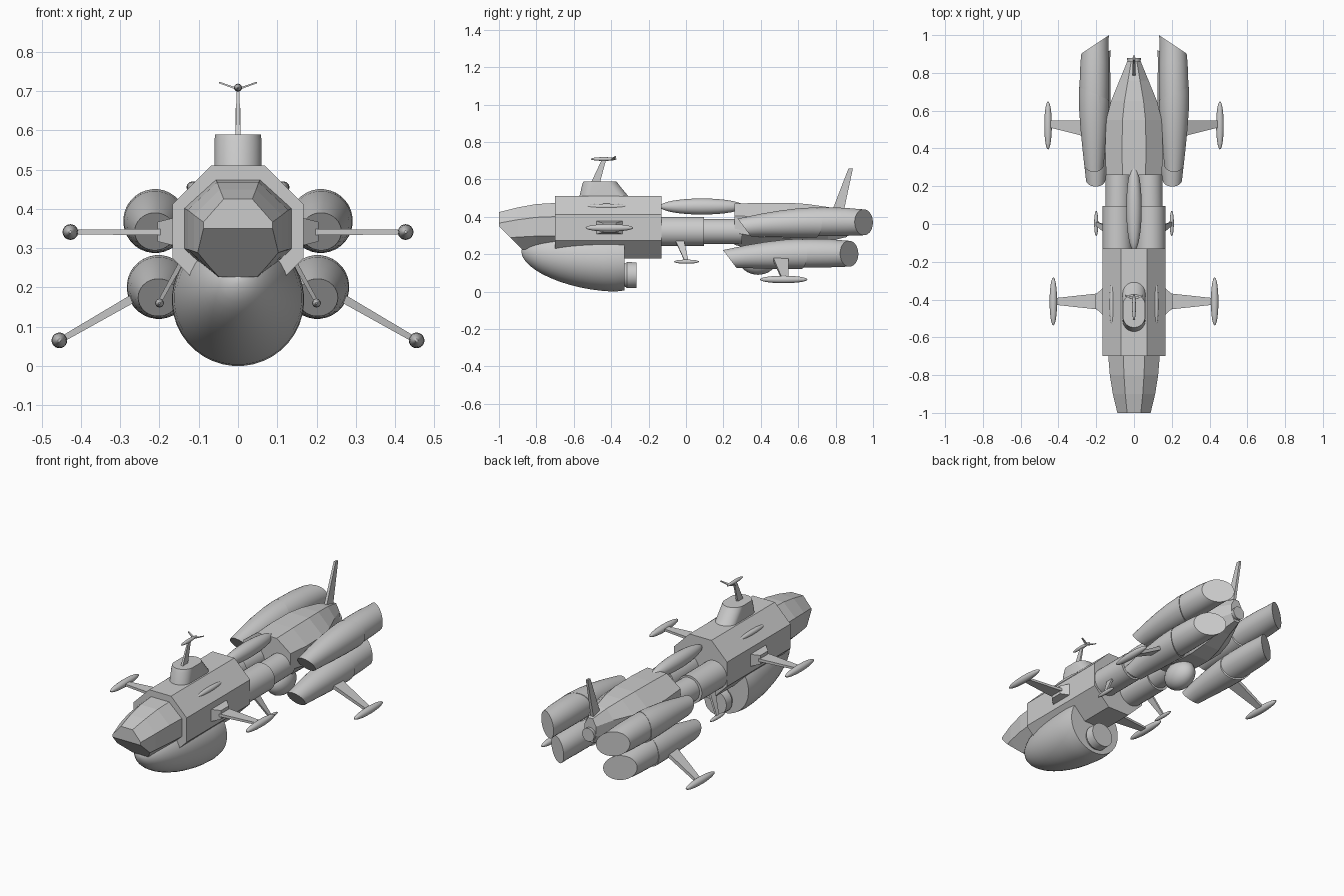
import bpy, bmesh
from math import sin, cos, pi
from mathutils import Vector

if "Cube" in bpy.data.objects:
    bpy.data.objects.remove(bpy.data.objects["Cube"])


def finish(name, bm, smooth=True, mirror=False):
    bmesh.ops.recalc_face_normals(bm, faces=bm.faces)
    me = bpy.data.meshes.new(name)
    bm.to_mesh(me)
    bm.free()
    ob = bpy.data.objects.new(name, me)
    bpy.context.collection.objects.link(ob)
    if mirror:
        m = ob.modifiers.new("Mirror", 'MIRROR')
        m.use_bisect_axis[0] = False
        m.use_mirror_merge = False
    if smooth:
        bpy.ops.object.select_all(action='DESELECT')
        ob.select_set(True)
        bpy.context.view_layer.objects.active = ob
        bpy.ops.object.shade_smooth_by_angle(angle=0.5)
    return ob


def skin(rings):
    """Closed skin through rings of points with equal counts."""
    bm = bmesh.new()
    loops = [[bm.verts.new(p) for p in r] for r in rings]
    n = len(loops[0])
    for a, b in zip(loops, loops[1:]):
        for i in range(n):
            j = (i + 1) % n
            bm.faces.new((a[i], a[j], b[j], b[i]))
    bm.faces.new(loops[0])
    bm.faces.new(loops[-1])
    return bm


def ring(n, y, x, z, rx, rz):
    k = 1 / cos(pi / n)
    return [(x + k * rx * cos((i + .5) * 2 * pi / n), y,
             z + k * rz * sin((i + .5) * 2 * pi / n)) for i in range(n)]


def loft(name, sections, n=32, cuts=(), smooth=True, mirror=False):
    """Sections are (y, x, z, rx, rz); each cut (point, normal) drops the normal's side."""
    bm = skin([ring(n, *s) for s in sections])
    for co, no in cuts:
        bmesh.ops.recalc_face_normals(bm, faces=bm.faces)
        res = bmesh.ops.bisect_plane(bm, geom=bm.verts[:] + bm.edges[:] + bm.faces[:],
                                     plane_co=co, plane_no=no, clear_outer=True)
        edges = [e for e in res['geom_cut'] if isinstance(e, bmesh.types.BMEdge)]
        bmesh.ops.holes_fill(bm, edges=edges, sides=0)
    return finish(name, bm, smooth, mirror)


def pod(name, c, r, mirror=False):
    """Ellipsoid with its poles along y."""
    bm = bmesh.new()
    bmesh.ops.create_uvsphere(bm, u_segments=24, v_segments=16, radius=1)
    for v in bm.verts:
        x, y, z = v.co
        v.co = (c[0] + x * r[0], c[1] + z * r[1], c[2] + y * r[2])
    return finish(name, bm, True, mirror)


def strut(name, p0, p1, chord, thick, mirror=False):
    """Tapered blade from p0 to p1, chord along y."""
    p0, p1 = Vector(p0), Vector(p1)
    d = p1 - p0
    side = Vector((-d.z, 0, d.x)).normalized()
    rings = []
    for p, c, t in zip((p0, p1), chord, thick):
        rings.append([p + Vector((0, a * c / 2, 0)) + side * b * t / 2
                      for a, b in ((-1, -1), (1, -1), (1, 1), (-1, 1))])
    return finish(name, skin(rings), False, mirror)


# Nose with a slanted chin face
loft("nose", [(-1, 0, .325, .088, .10), (-.9, 0, .338, .112, .112),
              (-.8, 0, .347, .128, .121), (-.68, 0, .35, .138, .125)],
     n=8, cuts=[((0, -1, .35), (0, -.12, -.12))], smooth=False)

# Octagonal fore hull
loft("fore_hull", [(-.7, 0, .343, .167, .167), (-.13, 0, .343, .167, .167)], n=8, smooth=False)

# Round belly, pointed forward, and its thruster
belly = []
for i in range(13):
    a = (i + .3) / 12.3 * pi / 2
    f = cos(a)
    r = .168 * sin(a)
    belly.append((-.38 - .5 * f, 0, .168 + .046 * f ** 1.5, r, r))
belly.append((-.33, 0, .168, .162, .162))
loft("belly", belly, n=40)
loft("belly_thruster", [(-.36, 0, .088, .055, .055), (-.325, 0, .088, .062, .062),
                        (-.315, 0, .088, .07, .07), (-.265, 0, .088, .068, .068)])

# Twin connecting tubes with a thicker front sleeve, and the spine tank
loft("connecting_tube", [(-.15, .088, .322, .067, .067), (.3, .082, .322, .067, .067)], mirror=True)
loft("tube_sleeve", [(-.15, .088, .322, .078, .078), (.095, .088, .322, .078, .078)], mirror=True)
pod("spine_tank", (0, .085, .455), (.041, .225, .043))

# Faceted rear hull with tail nozzle, belly blister and tail fin
loft("rear_hull", [(.26, 0, .36, .148, .11), (.4, 0, .345, .153, .13), (.55, 0, .342, .147, .133),
                   (.65, 0, .348, .122, .12), (.76, 0, .36, .077, .092), (.86, 0, .36, .036, .068)],
     n=8, smooth=False)
loft("tail_nozzle", [(.82, 0, .34, .03, .03), (.88, 0, .34, .037, .037)], n=24)
pod("rear_blister", (0, .385, .17), (.07, .1, .08))
strut("tail_fin", (0, .80, .39), (0, .88, .657), (.07, .024), (.018, .012))

# Four engines: the lower pair repeats the upper pair, shifted
for label, dx, dy, dz in (("upper", 0, 0, 0), ("lower", -.009, -.078, -.168)):
    def at(*s):
        return [(y + dy, x + dx, z + dz, r, r) for y, x, z, r in s]
    off = Vector((dx, dy, dz))
    seam = Vector((.21, .69, .37)) + off
    seam_n = Vector((-.07, .16, 0))
    loft(label + "_engine_intake",
         at((.22, .21, .336, .042), (.3, .212, .345, .05), (.4, .212, .355, .061),
            (.5, .212, .362, .071), (.6, .212, .367, .078), (.68, .211, .369, .081),
            (.8, .211, .37, .081)),
         cuts=[(Vector((0, .28, .385)) + off, (0, -.08, -.06)), (seam, seam_n)], mirror=True)
    loft(label + "_engine_nozzle",
         at((.6, .211, .371, .074), (.74, .211, .373, .077), (.85, .209, .373, .075),
            (.93, .206, .371, .07), (1.03, .198, .369, .066)),
         cuts=[(seam - seam_n * .1, -seam_n),
               (Vector((.132, 1, .37)) + off, (.1, .15, 0))], mirror=True)

# Side outriggers: strut and pod
strut("rear_outrigger_strut", (.25, .505, .182), (.45, .53, .067), (.085, .035), (.022, .015), True)
pod("rear_outrigger_pod", (.455, .522, .065), (.02, .127, .02), True)
strut("front_outrigger_bracket", (.155, -.41, .342), (.205, -.41, .342), (.16, .07), (.075, .05), True)
strut("front_outrigger_strut", (.19, -.41, .341), (.42, -.41, .341), (.085, .035), (.016, .012), True)
pod("front_outrigger_pod", (.427, -.41, .341), (.02, .127, .02), True)
strut("small_outrigger_strut", (.13, -.04, .29), (.2, .003, .163), (.05, .02), (.012, .01), True)
pod("small_outrigger_pod", (.2, .003, .16), (.011, .067, .011), True)
pod("hull_blister", (.115, -.425, .455), (.016, .115, .015), True)

# Rounded turret with a sloping back
turret = []
for z, y0, y1, w in ((.5, -.572, -.3, .06), (.573, -.555, -.36, .06), (.59, -.548, -.372, .059)):
    pts = []
    for i in range(32):
        a = (i + .5) * 2 * pi / 32
        s = 1 if sin(a) > 0 else -1
        half = (y1 - y0) / 2 - w
        pts.append((w * cos(a), (y0 + y1) / 2 + w * sin(a) + s * half, z))
    turret.append(pts)
finish("turret", skin(turret))

# Antenna
strut("antenna_mast", (0, -.485, .58), (0, -.437, .71), (.048, .022), (.013, .007))
pod("antenna_head", (0, -.44, .709), (.01, .07, .01))
strut("antenna_arm", (0, -.395, .705), (.048, -.378, .722), (.016, .008), (.005, .004), True)
